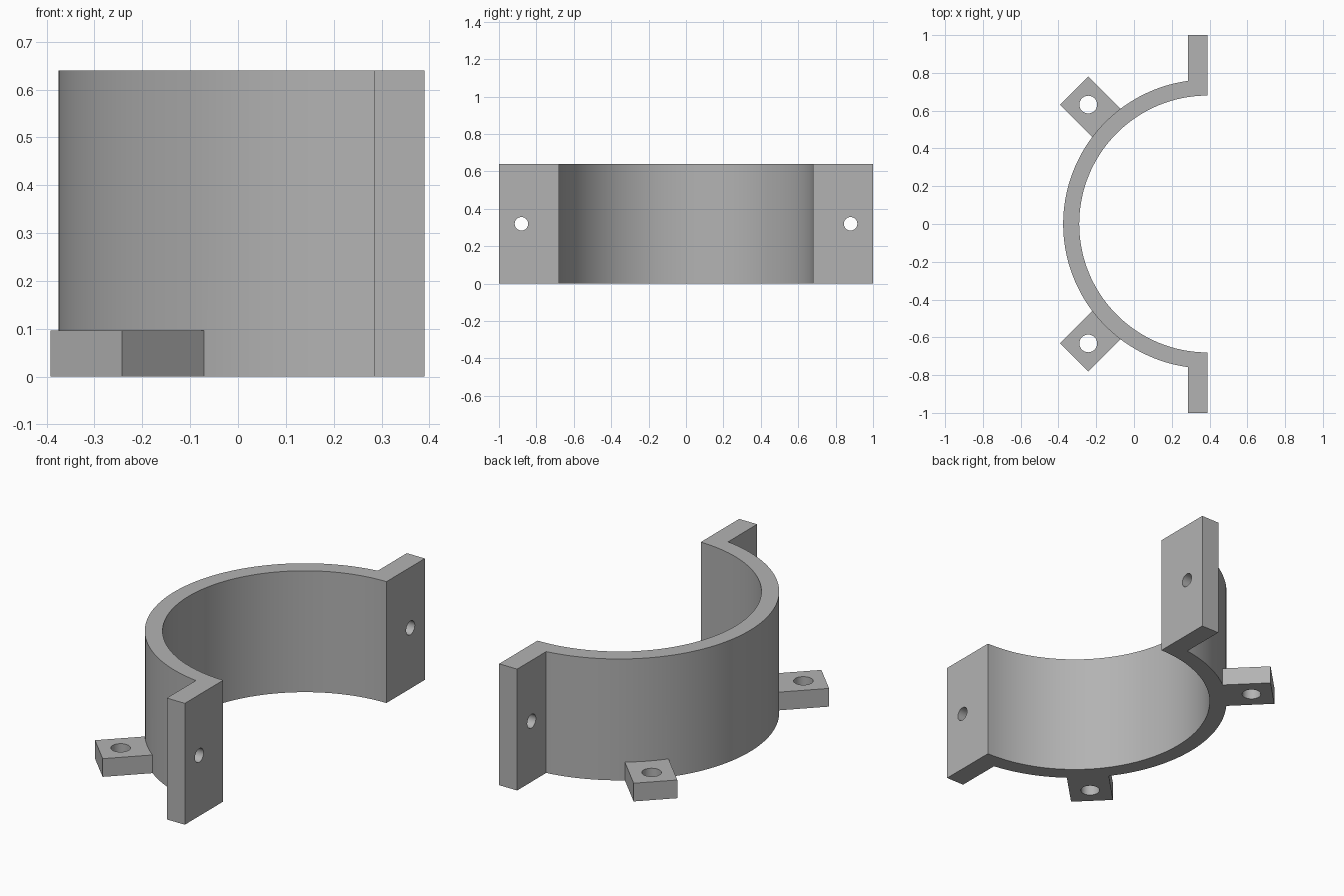
import bpy, bmesh, math
from mathutils import Matrix

if "Cube" in bpy.data.objects:
    bpy.data.objects.remove(bpy.data.objects["Cube"])

CX = 0.39                       # arc centre and open face of the half ring
R_IN, R_OUT, R_TAB = 0.68, 0.765, 1.0
HEIGHT, TAB_H, TAB_W = 0.64, 0.096, 0.212
FLANGE_X = 0.285

grey = bpy.data.materials.new("plain grey")
grey.diffuse_color = (0.45, 0.45, 0.45, 1)
grey.use_nodes = True
grey.node_tree.nodes["Principled BSDF"].inputs["Base Color"].default_value = grey.diffuse_color


def finish(name, bm):
    bmesh.ops.recalc_face_normals(bm, faces=bm.faces)
    me = bpy.data.meshes.new(name)
    bm.to_mesh(me)
    bm.free()
    me.materials.append(grey)
    ob = bpy.data.objects.new(name, me)
    bpy.context.collection.objects.link(ob)
    return ob


def extrude(name, points, height):
    bm = bmesh.new()
    face = bm.faces.new([bm.verts.new((x, y, 0)) for x, y in points])
    top = bmesh.ops.extrude_face_region(bm, geom=[face])["geom"]
    verts = [v for v in top if isinstance(v, bmesh.types.BMVert)]
    bmesh.ops.translate(bm, verts=verts, vec=(0, 0, height))
    return finish(name, bm)


def cylinder(name, radius, depth, matrix):
    bm = bmesh.new()
    bmesh.ops.create_cone(bm, cap_ends=True, segments=32, radius1=radius,
                          radius2=radius, depth=depth, matrix=matrix)
    return finish(name, bm)


def arc(r, half_angle, n=72):
    angles = [math.pi - half_angle + 2 * half_angle * i / n for i in range(n + 1)]
    return [(CX + r * math.cos(a), r * math.sin(a)) for a in angles]


def combine(target, tool, operation):
    mod = target.modifiers.new(operation, "BOOLEAN")
    mod.object, mod.operation, mod.solver = tool, operation, "EXACT"
    bpy.context.view_layer.objects.active = target
    bpy.ops.object.modifier_apply(modifier=mod.name)
    bpy.data.objects.remove(tool)


# half ring with a straight flange at each end
outer = arc(R_OUT, math.acos((CX - FLANGE_X) / R_OUT))
inner = arc(R_IN, math.pi / 2)
profile = (outer + [(FLANGE_X, -1), (CX, -1)] + inner[::-1]
           + [(CX, 1), (FLANGE_X, 1)])
clamp = extrude("half_clamp", profile, HEIGHT)

for side in (1, -1):
    # mounting tab pointing out diagonally from the ring
    angle = math.pi - side * math.pi / 4
    c, s = math.cos(angle), math.sin(angle)
    h = TAB_W / 2
    corners = [(0.72, -h), (R_TAB, -h), (R_TAB, h), (0.72, h)]
    tab = extrude("mounting_tab",
                  [(CX + c * r - s * w, s * r + c * w) for r, w in corners], TAB_H)
    combine(clamp, tab, "UNION")

    # vertical screw hole through the tab
    r = R_TAB - h
    combine(clamp, cylinder("tab_hole", 0.047, 0.4,
            Matrix.Translation((CX + c * r, s * r, 0.05))), "DIFFERENCE")

    # bolt hole through the flange
    combine(clamp, cylinder("flange_hole", 0.036, 0.4,
            Matrix.Translation((0.34, side * 0.88, HEIGHT / 2))
            @ Matrix.Rotation(math.pi / 2, 4, "Y")), "DIFFERENCE")

# smooth curved walls, crisp edges
clamp.select_set(True)
bpy.context.view_layer.objects.active = clamp
bpy.ops.object.shade_smooth_by_angle(angle=math.radians(25))
